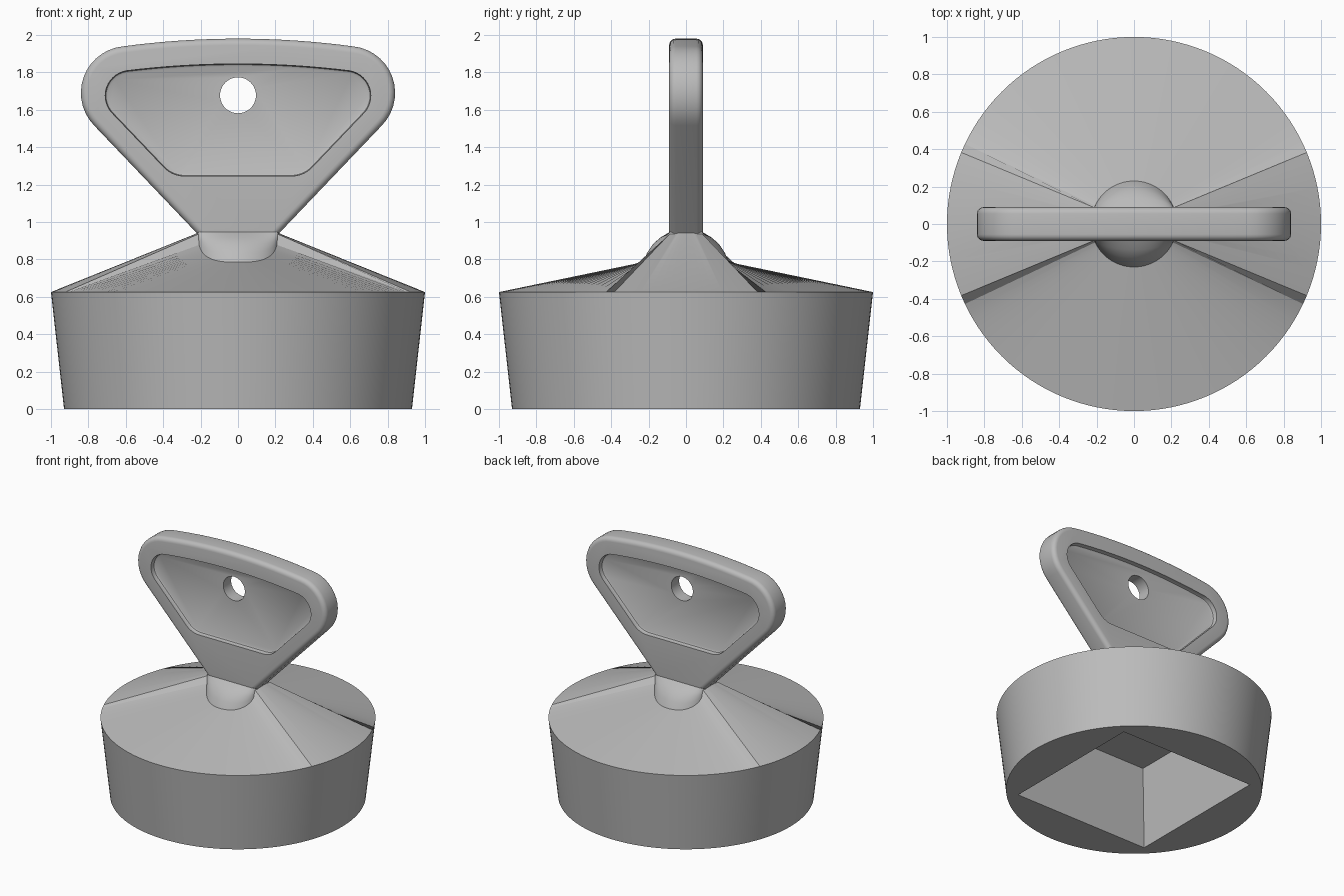
import bpy, bmesh
from math import sin, cos, pi, radians, atan2
from mathutils import Vector

if "Cube" in bpy.data.objects:
    bpy.data.objects.remove(bpy.data.objects["Cube"], do_unlink=True)

grey = bpy.data.materials.new("plain grey")
grey.use_nodes = True
grey.diffuse_color = (0.5, 0.5, 0.5, 1)
grey.node_tree.nodes["Principled BSDF"].inputs["Base Color"].default_value = (0.5, 0.5, 0.5, 1)


def loft(name, rings, bevel=0.0):
    """Skin a stack of equal closed rings and cap both ends."""
    bm = bmesh.new()
    loops = [[bm.verts.new(p) for p in ring] for ring in rings]
    n = len(loops[0])
    for a, b in zip(loops, loops[1:]):
        for i in range(n):
            j = (i + 1) % n
            bm.faces.new((a[i], a[j], b[j], b[i]))
    caps = [bm.faces.new(loops[0]), bm.faces.new(loops[-1])]
    bmesh.ops.recalc_face_normals(bm, faces=bm.faces)
    if bevel:
        edges = {e for f in caps for e in f.edges}
        bmesh.ops.bevel(bm, geom=list(edges), offset=bevel, segments=5,
                        profile=0.5, affect='EDGES', clamp_overlap=True)
    mesh = bpy.data.meshes.new(name)
    bm.to_mesh(mesh)
    bm.free()
    mesh.materials.append(grey)
    obj = bpy.data.objects.new(name, mesh)
    bpy.context.collection.objects.link(obj)
    return obj


def cut(target, cutter):
    mod = target.modifiers.new("cut", 'BOOLEAN')
    mod.object = cutter
    mod.operation = 'DIFFERENCE'
    mod.solver = 'EXACT'
    cutter.hide_render = True
    bpy.context.view_layer.objects.active = target
    bpy.ops.object.modifier_apply(modifier=mod.name)
    bpy.data.objects.remove(cutter, do_unlink=True)


def smooth(obj, angle):
    bpy.ops.object.select_all(action='DESELECT')
    obj.select_set(True)
    bpy.context.view_layer.objects.active = obj
    bpy.ops.object.shade_smooth_by_angle(angle=radians(angle))


def arc(cx, cz, r, start, end, n=14):
    return [(cx + r * cos(radians(start + (end - start) * i / n)),
             cz + r * sin(radians(start + (end - start) * i / n))) for i in range(n + 1)]


def mirrored(half, top, sag):
    """Right half outline, bottom to top, joined to its mirror by a bowed top edge."""
    x, z = half[-1]
    bow = [(x * (1 - t / 8), z + (top - z) * (1 - (1 - t / 8) ** 2)) for t in range(1, 9)]
    right = half + bow
    return right + [(-px, pz) for px, pz in reversed(right[:-1])]


def at_y(outline, y):
    return [(x, y, z) for x, z in outline]


def circle(r, z, n=128):
    return [(r * cos(2 * pi * i / n), r * sin(2 * pi * i / n), z) for i in range(n)]


# Stopper body with sloping top and blended neck
neck = []
for x, y, _ in circle(0.23, 0):
    t = min(1, abs(x) / 0.212)
    neck.append(Vector((x, y, 0.935 - 0.15 * (1 - t ** 3) ** (1 / 3))))
crown = [Vector((max(-0.215, min(0.215, p.x)), max(-0.09, min(0.09, p.y)), 0.945)) for p in neck]
shoulders = []
for t in (0.25, 0.5, 0.75):
    ring = [a.lerp(b, t) for a, b in zip(neck, crown)]
    for p, a, b in zip(ring, neck, crown):
        out = 0.12 * sin(pi * t) * abs(a.y - b.y)
        p.y += out if p.y > 0 else -out
        p.z += out
    shoulders.append(ring)
body = loft("stopper_body", [circle(0.93, 0), circle(1, 0.625), neck, *shoulders, crown])

# Tapered square pocket under the body
def square(s, z):
    return [(s, s, z), (-s, s, z), (-s, -s, z), (s, -s, z)]

cut(body, loft("pocket_cutter", [square(0.6, -0.02), square(0.53, 0.61)]))
smooth(body, 25)

# Flat grip with rounded edges
grip_half = [(0.19, 0.90), (0.225, 0.945)] + arc(0.59, 1.69, 0.25, -44, 84)
grip_line = mirrored(grip_half, 1.98, 0)
grip = loft("grip", [at_y(grip_line, -0.09), at_y(grip_line, 0.09)], bevel=0.035)


# Shallow panel recessed into each side of the grip
def panel(d):
    half = (arc(0.285, 1.40 , 0.155 - d, -90, -45, 8)
            + arc(0.575, 1.675, 0.135 - d, -45, 82))
    return mirrored(half, 1.845 - d, 0)


for side in (-1, 1):
    steps = [(0.015, 0.05), (0.004, 0.056), (0, 0.067), (0, 0.12)]
    cut(grip, loft("panel_cutter", [at_y(panel(d), side * y) for d, y in steps]))

# Round hole through the grip
hole = arc(0, 1.677, 0.096, 0, 360, 48)[:-1]
cut(grip, loft("hole_cutter", [at_y(hole, -0.2), at_y(hole, 0.2)]))
smooth(grip, 35)
